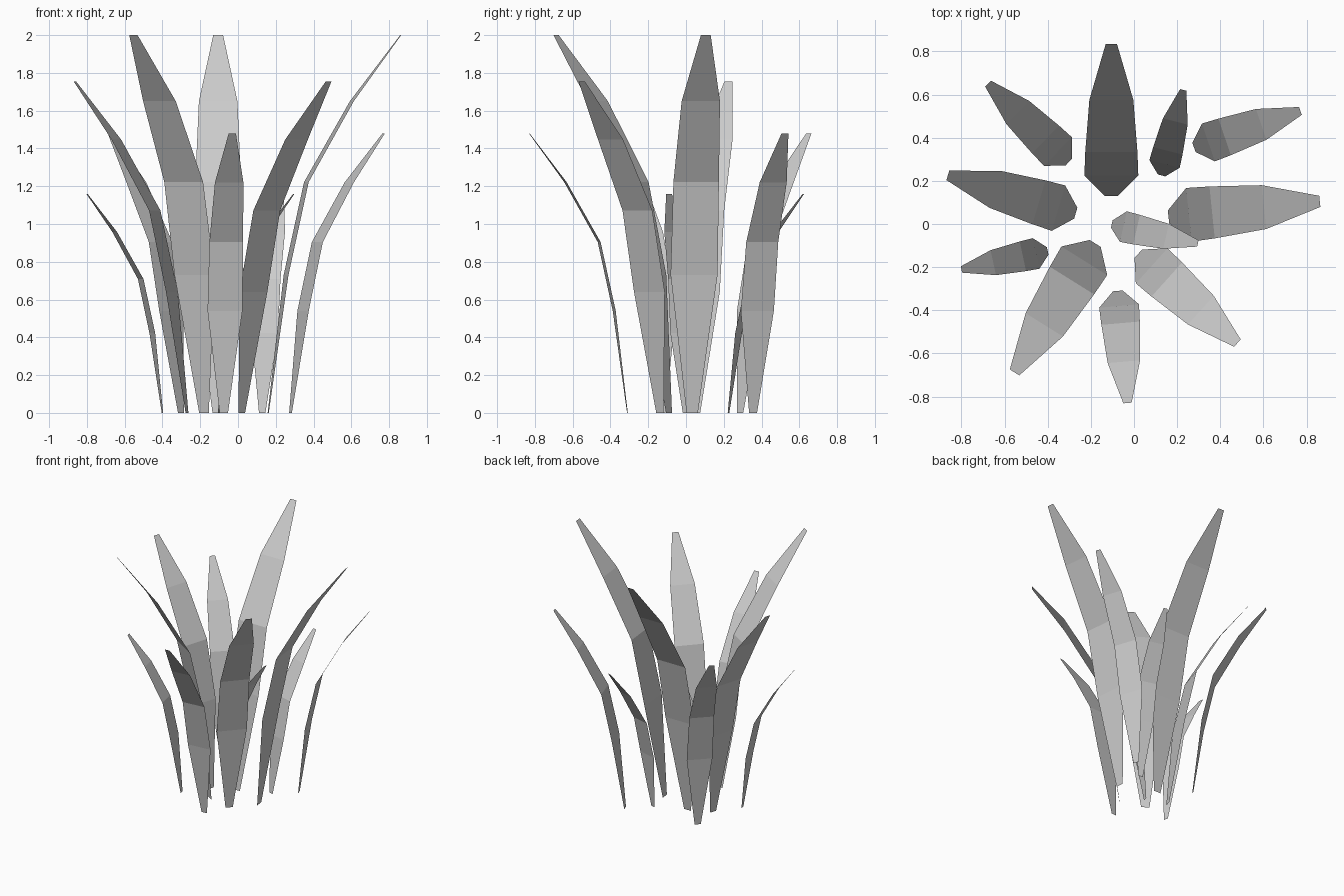
import bpy
from mathutils import Vector

if "Cube" in bpy.data.objects:
    bpy.data.objects.remove(bpy.data.objects["Cube"])

# Full-size blade profile: (outward reach, height, half width)
PROFILE = [(0.0, 0.0, 0.03), (0.095, 0.73, 0.125), (0.203, 1.222, 0.121),
           (0.445, 1.65, 0.102), (0.705, 2.0, 0.026)]

# Each blade: size, base position, tip position (seen from above)
BLADES = [
    (1.0, (-0.105, 0.13), (-0.105, 0.837)),
    (1.0, (0.16, 0.033), (0.862, 0.105)),
    (1.0, (-0.18, -0.09), (-0.555, -0.69)),
    (0.877, (-0.27, 0.05), (-0.862, 0.225)),
    (0.877, (0.02, -0.138), (0.477, -0.55)),
    (0.74, (-0.302, 0.287), (-0.676, 0.65)),
    (0.74, (-0.075, -0.31), (-0.03, -0.832)),
    (0.74, (0.278, 0.355), (0.765, 0.522)),
    (0.58, (-0.4, -0.125), (-0.8, -0.211)),
    (0.58, (-0.103, 0.0), (0.295, -0.09)),
    (0.58, (0.128, 0.225), (0.228, 0.62)),
]


def grass_blade(name, size, base, tip):
    out = (Vector(tip) - Vector(base)).normalized().to_3d()
    side = Vector((-out.y, out.x, 0))
    verts = []
    for reach, height, half in PROFILE:
        centre = out * reach * size + Vector((0, 0, height * size))
        verts += [centre - side * half * size, centre + side * half * size]
    faces = [(2 * i, 2 * i + 2, 2 * i + 3, 2 * i + 1)
             for i in range(len(PROFILE) - 1)]
    mesh = bpy.data.meshes.new(name)
    mesh.from_pydata(verts, [], faces)
    obj = bpy.data.objects.new(name, mesh)
    obj.location = (*base, 0)
    bpy.context.collection.objects.link(obj)


# Tuft of blades bending outward
for i, (size, base, tip) in enumerate(BLADES, 1):
    grass_blade(f"grass_blade_{i}", size, base, tip)
